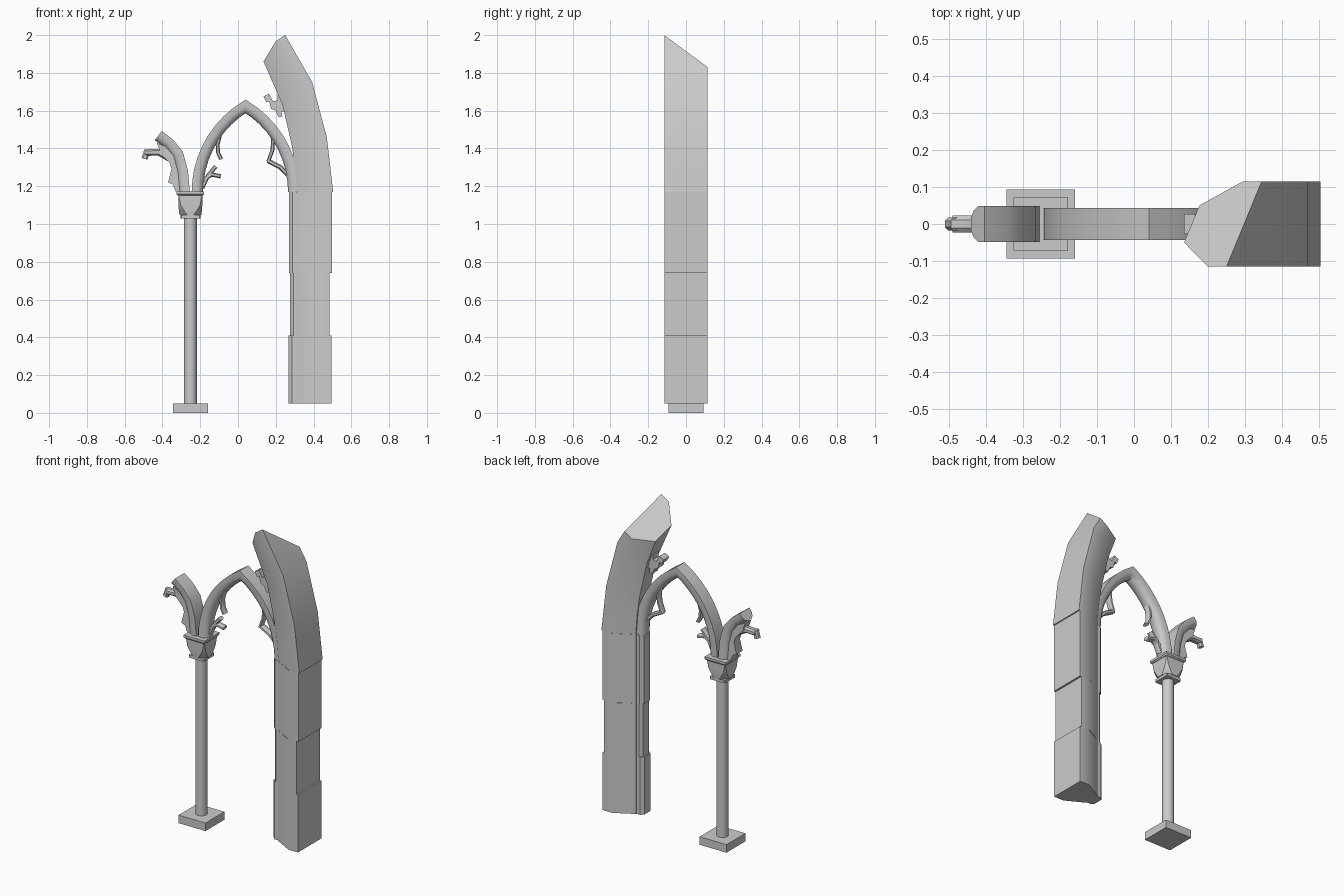
import bpy, bmesh, math
from mathutils import Vector

if "Cube" in bpy.data.objects:
    bpy.data.objects.remove(bpy.data.objects["Cube"])

stone = bpy.data.materials.new("grey_stone")
stone.use_nodes = True
GREY = (0.6, 0.6, 0.6, 1)
stone.diffuse_color = GREY
stone.node_tree.nodes["Principled BSDF"].inputs["Base Color"].default_value = GREY


def loft(name, rings, angle=35):
    """Skin closed rings of equal point count and cap both ends."""
    bm = bmesh.new()
    loops = [[bm.verts.new(p) for p in ring] for ring in rings]
    n = len(loops[0])
    for a, b in zip(loops, loops[1:]):
        for i in range(n):
            j = (i + 1) % n
            bm.faces.new((a[i], a[j], b[j], b[i]))
    bm.faces.new(loops[0])
    bm.faces.new(loops[-1])
    bmesh.ops.recalc_face_normals(bm, faces=bm.faces[:])
    mesh = bpy.data.meshes.new(name)
    bm.to_mesh(mesh)
    bm.free()
    mesh.materials.append(stone)
    obj = bpy.data.objects.new(name, mesh)
    bpy.context.collection.objects.link(obj)
    bpy.ops.object.select_all(action='DESELECT')
    obj.select_set(True)
    bpy.context.view_layer.objects.active = obj
    bpy.ops.object.shade_smooth_by_angle(angle=math.radians(angle))
    return obj


def mirrored(half):
    """Close a (u, y) half section across y = 0."""
    return half + [(u, -y) for u, y in reversed(half)]


def sweep(name, path, section):
    """Carry a (normal, y) section along an xz path with mitred corners."""
    pts = [Vector(p) for p in path]
    dirs = [(b - a).normalized() for a, b in zip(pts, pts[1:])]
    rings = []
    for i, p in enumerate(pts):
        d0, d1 = dirs[max(i - 1, 0)], dirs[min(i, len(dirs) - 1)]
        t = (d0 + d1).normalized()
        nrm = Vector((-t.y, t.x)) / max(t.dot(d1), 0.4)
        rings.append([(p.x + nrm.x * u, y, p.y + nrm.y * u) for u, y in section])
    return loft(name, rings)


def bar(name, path, width, depth):
    w, d = width / 2, depth / 2
    return sweep(name, path, mirrored([(w, d * .5), (w * .5, d), (-w * .5, d), (-w, d * .5)]))


def plate(name, outline, depth):
    return loft(name, [[(x, y, z) for x, z in outline] for y in (-depth / 2, depth / 2)])


def square_stack(name, cx, levels):
    """Stack (z, half width, corner fullness) eight-point rings."""
    rings = []
    for z, h, k in levels:
        c = h * k
        ring = [(h, -c), (h, c), (c, h), (-c, h), (-h, c), (-h, -c), (-c, -h), (c, -h)]
        rings.append([(cx + x, y, z) for x, y in ring])
    return loft(name, rings)


# Slender column with its base and cushion capital
CX = -0.252
square_stack("column_base", CX, [(0, .093, .99), (.05, .093, .99)])
loft("column_shaft", [[(CX + .034 * math.cos(a * math.tau / 20),
                        .034 * math.sin(a * math.tau / 20), z) for a in range(20)]
                      for z in (.04, 1.04)], 40)
square_stack("capital_necking", CX, [(1.03, .053, .9), (1.047, .053, .9)])
square_stack("capital_bell", CX, [(1.047, .058, .3), (1.07, .061, .55),
                                  (1.1, .063, .8), (1.152, .064, .97)])
square_stack("capital_abacus", CX, [(1.15, .066, .99), (1.158, .073, .99), (1.172, .073, .99)])

# Pointed arch: two circular arcs meeting at the apex
APEX, HALF_SPAN, RISE, SPRING = 0.04, 0.255, 0.4525, 1.17
R = (HALF_SPAN ** 2 + RISE ** 2) / (2 * HALF_SPAN)
END = math.asin(RISE / R)
left = [(APEX - HALF_SPAN + R * (1 - math.cos(END * i / 9)),
         SPRING + R * math.sin(END * i / 9)) for i in range(10)]
right = [(2 * APEX - x, z) for x, z in reversed(left[:-1])]
rib = mirrored([(.03, .043), (0, .043), (-.02, .033), (-.03, .015)])
sweep("pointed_arch", left + right, rib)

# Broken springer of the neighbouring arch
springer = [(-.422, 1.468), (-.365, 1.425), (-.32, 1.37), (-.295, 1.28), (-.285, 1.17)]
sweep("broken_springer", springer, mirrored([(.03, .048), (0, .048), (-.02, .035), (-.03, .018)]))
plate("broken_springer_cusp",
      [(-.43, 1.43), (-.415, 1.39), (-.42, 1.385), (-.36, 1.32), (-.352, 1.29),
       (-.37, 1.22), (-.345, 1.21), (-.33, 1.172), (-.29, 1.172), (-.3, 1.28), (-.36, 1.4)], .06)
bar("broken_cusp_stem", [(-.35, 1.34), (-.42, 1.38), (-.49, 1.378)], .035, .045)
bar("broken_cusp_bulb", [(-.48, 1.392), (-.495, 1.345)], .032, .035)

# Tracery remnants inside the arch
bar("left_cusp_stem", [(-.19, 1.19), (-.16, 1.255), (-.118, 1.305)], .022, .04)
bar("left_cusp_branch", [(-.18, 1.235), (-.14, 1.262), (-.09, 1.252)], .022, .04)
bar("left_cusp_hook", [(-.095, 1.47), (-.108, 1.42), (-.105, 1.375), (-.088, 1.342)], .02, .04)
bar("right_cusp_lower", [(.285, 1.22), (.265, 1.26), (.225, 1.3), (.158, 1.335)], .024, .04)
bar("right_cusp_upper", [(.16, 1.33), (.182, 1.39), (.185, 1.44), (.18, 1.48)], .02, .04)

# Heavy pier: stacked courses, square outside and chamfered inside
PIER = mirrored([(0, .05), (.64, .115), (1, .115)])
courses = [("lower", .05, .41, .495, .267), ("middle", .41, .74, .485, .276),
           ("upper", .74, 1.17, .497, .27)]
for label, z0, z1, outer, jamb in courses:
    loft(label + "_pier_course",
         [[(.31 + (outer - .31) * u, y, z) for u, y in PIER] for z in (z0, z1)])
    side = mirrored([(jamb, .03), (jamb + .018, .046), (.335, .046)])
    loft(label + "_arch_jamb", [[(x, y, z) for x, y in side] for z in (z0, z1)])

# Great curved rib above the pier, broken off on a slant
spine = [((.312, 1.17), (.504, 1.17)), ((.302, 1.3), (.487, 1.315)),
         ((.286, 1.41), (.47, 1.46)), ((.236, 1.63), (.393, 1.75)),
         ((.156, 1.823), (.2975, 1.915))]
rings = []
for i, (a, b) in enumerate(spine):
    a, b = Vector(a), Vector(b)
    slant = Vector((.413, -.74)) if i == len(spine) - 1 else Vector((0, 0))
    ring = []
    for u, y in PIER:
        q = a.lerp(b, u) + slant * y
        ring.append((q.x, y, q.y))
    rings.append(ring)
loft("great_rib", rings)

# Broken tracery on the great rib
plate("great_rib_cusp",
      [(.135, 1.675), (.15, 1.645), (.165, 1.65), (.175, 1.61), (.2, 1.6), (.215, 1.565),
       (.235, 1.57), (.23, 1.595), (.27, 1.6), (.245, 1.66), (.225, 1.69), (.208, 1.685),
       (.21, 1.655), (.185, 1.65), (.165, 1.69)], .055)
